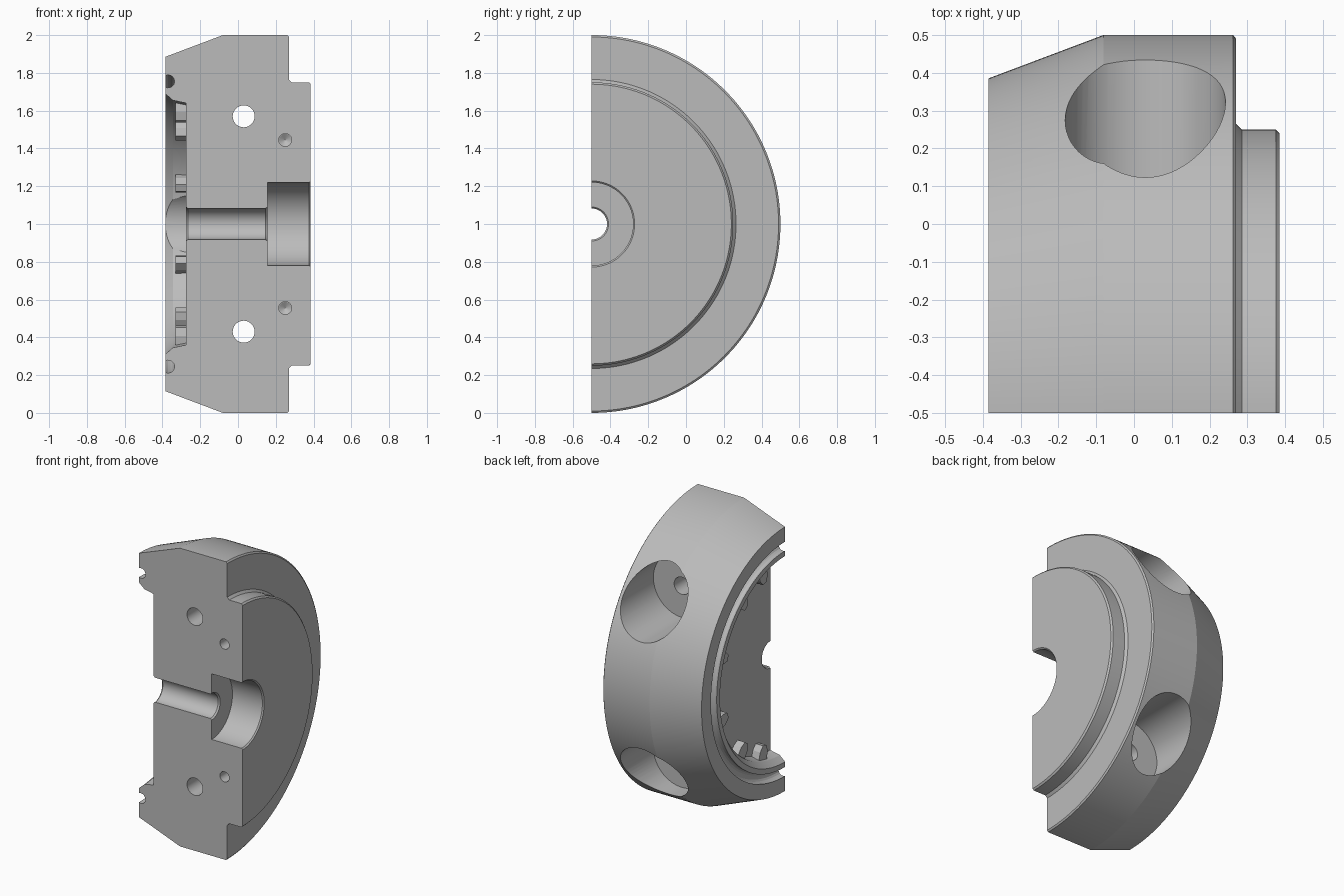
import bpy, bmesh, math
from mathutils import Matrix, Vector

cube = bpy.data.objects.get("Cube")
if cube:
    bpy.data.objects.remove(cube)

AXIS_Y, AXIS_Z = -0.5, 1.0
SEGMENTS = 128

steel = bpy.data.materials.new("grey_metal")
steel.use_nodes = True
colour = (0.5, 0.5, 0.5, 1)
steel.diffuse_color = colour
steel.node_tree.nodes["Principled BSDF"].inputs["Base Color"].default_value = colour


def finish(name, bm):
    bmesh.ops.recalc_face_normals(bm, faces=bm.faces)
    mesh = bpy.data.meshes.new(name)
    bm.to_mesh(mesh)
    bm.free()
    obj = bpy.data.objects.new(name, mesh)
    bpy.context.collection.objects.link(obj)
    mesh.materials.append(steel)
    return obj


def polar(x, r, angle):
    return Vector((x, AXIS_Y + r * math.cos(angle), AXIS_Z + r * math.sin(angle)))


def half_turn(name, profile):
    """Revolve a closed (x, radius) profile through half a turn, with flat caps."""
    bm = bmesh.new()
    rings = []
    for i in range(SEGMENTS + 1):
        a = math.pi * (i / SEGMENTS - 0.5)
        rings.append([bm.verts.new(polar(x, r, a)) for x, r in profile])
    n = len(profile)
    for a, b in zip(rings, rings[1:]):
        for j in range(n):
            k = (j + 1) % n
            bm.faces.new((a[j], a[k], b[k], b[j]))
    bm.faces.new(rings[0])
    bm.faces.new(rings[-1])
    return finish(name, bm)


def cylinder(name, x, z, r, y0, y1, tip=None):
    """Cylinder along y; tip is the radius at the far end."""
    bm = bmesh.new()
    mat = Matrix.Translation((x, (y0 + y1) / 2, z)) @ Matrix.Rotation(-math.pi / 2, 4, 'X')
    bmesh.ops.create_cone(bm, cap_ends=True, segments=64, radius1=r,
                          radius2=r if tip is None else tip, depth=y1 - y0, matrix=mat)
    return finish(name, bm)


def cut(target, cutter):
    cutter.hide_render = True
    mod = target.modifiers.new("cut", 'BOOLEAN')
    mod.operation, mod.solver, mod.object = 'DIFFERENCE', 'EXACT', cutter
    bpy.context.view_layer.objects.active = target
    bpy.ops.object.modifier_apply(modifier=mod.name)
    bpy.data.objects.remove(cutter)


# Seal groove section, a rounded notch in the left face
groove = []
for i in range(11):
    a = math.radians(-116 + 232 * i / 10)
    groove.append((-0.37 + 0.034 * math.cos(a), 0.755 + 0.034 * math.sin(a)))

# Half disc body: recess, groove, tapered rim, stepped boss, counterbore, bore
profile = [(-0.275, 0.09), (-0.275, 0.64), (-0.345, 0.655), (-0.385, 0.69)]
profile += groove
profile += [(-0.385, 0.885), (-0.08, 1.0), (0.262, 1.0), (0.27, 0.99),
            (0.27, 0.765), (0.285, 0.75), (0.375, 0.75), (0.385, 0.74),
            (0.385, 0.228), (0.377, 0.22), (0.155, 0.22), (0.155, 0.09),
            (0.145, 0.082), (-0.265, 0.082)]
body = half_turn("half_disc_body", profile)

# Bolt holes with wide pockets, and blind dowel holes, above and below
for side in (-1, 1):
    bolt_z = AXIS_Z + side * 0.57
    dowel_z = AXIS_Z + side * 0.445
    cut(body, cylinder("bolt_pocket_cutter", 0.03, bolt_z, 0.212, 0.0, 0.7))
    cut(body, cylinder("bolt_hole_cutter", 0.03, bolt_z, 0.058, -0.6, 0.1))
    cut(body, cylinder("dowel_cutter", 0.25, dowel_z, 0.034, -0.6, -0.3))
    cut(body, cylinder("dowel_tip_cutter", 0.25, dowel_z, 0.034, -0.301, -0.28, 0.001))

# Rounded scallop in the recess wall
bm = bmesh.new()
bmesh.ops.create_cone(bm, cap_ends=True, segments=64, radius1=0.2, radius2=0.2, depth=0.2,
                      matrix=Matrix.Translation((-0.3751, AXIS_Y + 0.49, AXIS_Z))
                      @ Matrix.Rotation(math.pi / 2, 4, 'Y'))
cut(body, finish("scallop_cutter", bm))

body.data.materials.clear()
body.data.materials.append(steel)

# Small locating teeth around the recess wall
for number, degrees in enumerate((-76, -54, -20, 20, 54, 76)):
    a = math.radians(degrees)
    outline = [(0.67, -0.045), (0.6, -0.04), (0.56, -0.02),
               (0.56, 0.02), (0.6, 0.04), (0.67, 0.045)]
    bm = bmesh.new()
    base = []
    for r, t in outline:
        base.append(bm.verts.new(polar(-0.27, math.hypot(r, t), a + math.atan2(t, r))))
    face = bm.faces.new(base)
    top = bmesh.ops.extrude_face_region(bm, geom=[face])["geom"]
    bmesh.ops.translate(bm, vec=(-0.06, 0, 0),
                        verts=[v for v in top if isinstance(v, bmesh.types.BMVert)])
    finish("recess_tooth_%d" % (number + 1), bm)

bpy.ops.object.select_all(action='DESELECT')
body.select_set(True)
bpy.context.view_layer.objects.active = body
bpy.ops.object.shade_smooth_by_angle(angle=math.radians(20))
